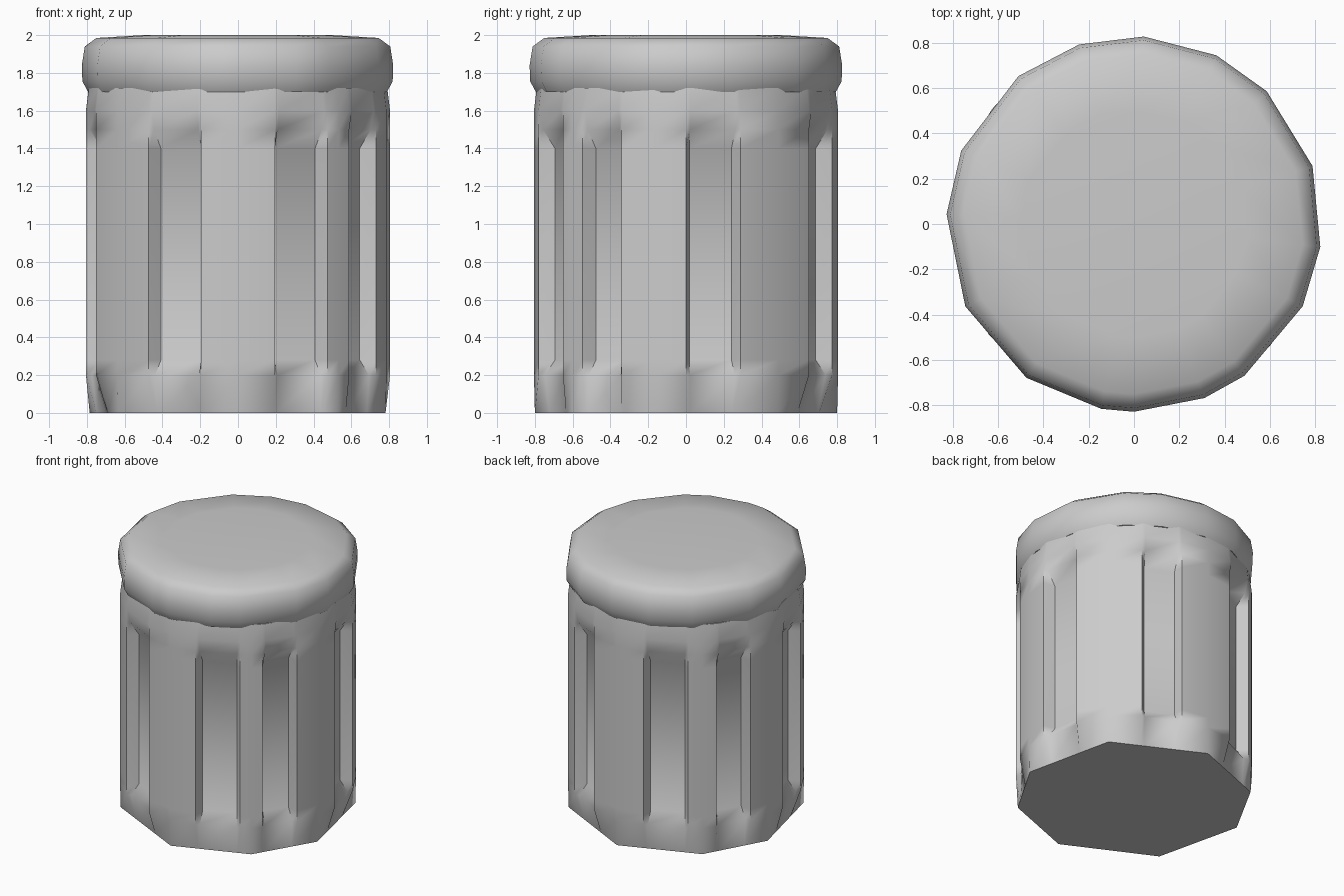
import bpy, bmesh
from math import sin, cos, radians, pi

if "Cube" in bpy.data.objects:
    bpy.data.objects.remove(bpy.data.objects["Cube"])

R = 0.805
DEPTH = 0.085
# groove spans in degrees, counted from the front (-y) towards +x
GROOVES = [(14, 36), (47, 65), (90, 111), (144, 164),
           (194, 216), (230, 248), (270, 291), (324, 346)]


def polar(r, deg, z):
    return (r * sin(radians(deg)), -r * cos(radians(deg)), z)


def loft(name, rings, angle):
    """Skin equal-length rings, cap both ends and smooth below the given angle."""
    bm = bmesh.new()
    rows = [[bm.verts.new(p) for p in ring] for ring in rings]
    n = len(rows[0])
    for lo, hi in zip(rows, rows[1:]):
        for i in range(n):
            j = (i + 1) % n
            bm.faces.new((lo[i], lo[j], hi[j], hi[i]))
    bm.faces.new(rows[0][::-1])
    bm.faces.new(rows[-1])
    bmesh.ops.recalc_face_normals(bm, faces=bm.faces)
    mesh = bpy.data.meshes.new(name)
    bm.to_mesh(mesh)
    bm.free()
    ob = bpy.data.objects.new(name, mesh)
    bpy.context.collection.objects.link(ob)
    bpy.ops.object.select_all(action='DESELECT')
    ob.select_set(True)
    bpy.context.view_layer.objects.active = ob
    bpy.ops.object.shade_smooth_by_angle(angle=radians(angle))
    return ob


# Panel centres, which are also the corners of the faceted foot
n = len(GROOVES)
MIDS = []
for i in range(n):
    nxt = GROOVES[(i + 1) % n][0] + (360 if i == n - 1 else 0)
    MIDS.append((GROOVES[i][1] + nxt) / 2)

# Columns of the body: (angle, lies on groove floor, foot corner before, after)
columns = []
for i, (a, b) in enumerate(GROOVES):
    before = MIDS[i - 1] - (360 if i == 0 else 0)
    after = MIDS[i]
    for ang, floor in ((a, 0), (a + 1.5, 1), (b - 1.5, 1), (b, 0), (after, 0)):
        columns.append((ang, floor, before, after))


def body_ring(z, depth):
    return [polar(R - depth * f, a, z) for a, f, _, _ in columns]


def foot_ring(z, r):
    """Straight-sided polygon between neighbouring panel centres."""
    ring = []
    for a, _, lo, hi in columns:
        half = radians((hi - lo) / 2)
        ring.append(polar(r * cos(half) / cos(radians(a - (lo + hi) / 2)), a, z))
    return ring


# Grooved can body
loft("can_body", [foot_ring(0.0, 0.80),
                  body_ring(0.2, 0.03),
                  body_ring(0.28, DEPTH),
                  body_ring(1.40, DEPTH),
                  body_ring(1.50, 0.02),
                  body_ring(1.60, 0.0),
                  [polar(0.79, c[0], 1.72) for c in columns]], 50)

# Overhanging faceted lid with a rounded rim
LID_ANGLES = [0, 22, 36, 64, 83, 108, 135, 154, 177,
              197, 218, 247, 267, 296, 325, 350]
PROFILE = [(0.795, 1.70), (0.825, 1.755), (0.828, 1.84),
           (0.812, 1.94), (0.75, 1.985), (0.5, 2.0)]
loft("lid", [[polar(r, a, z) for a in LID_ANGLES] for r, z in PROFILE], 60)
